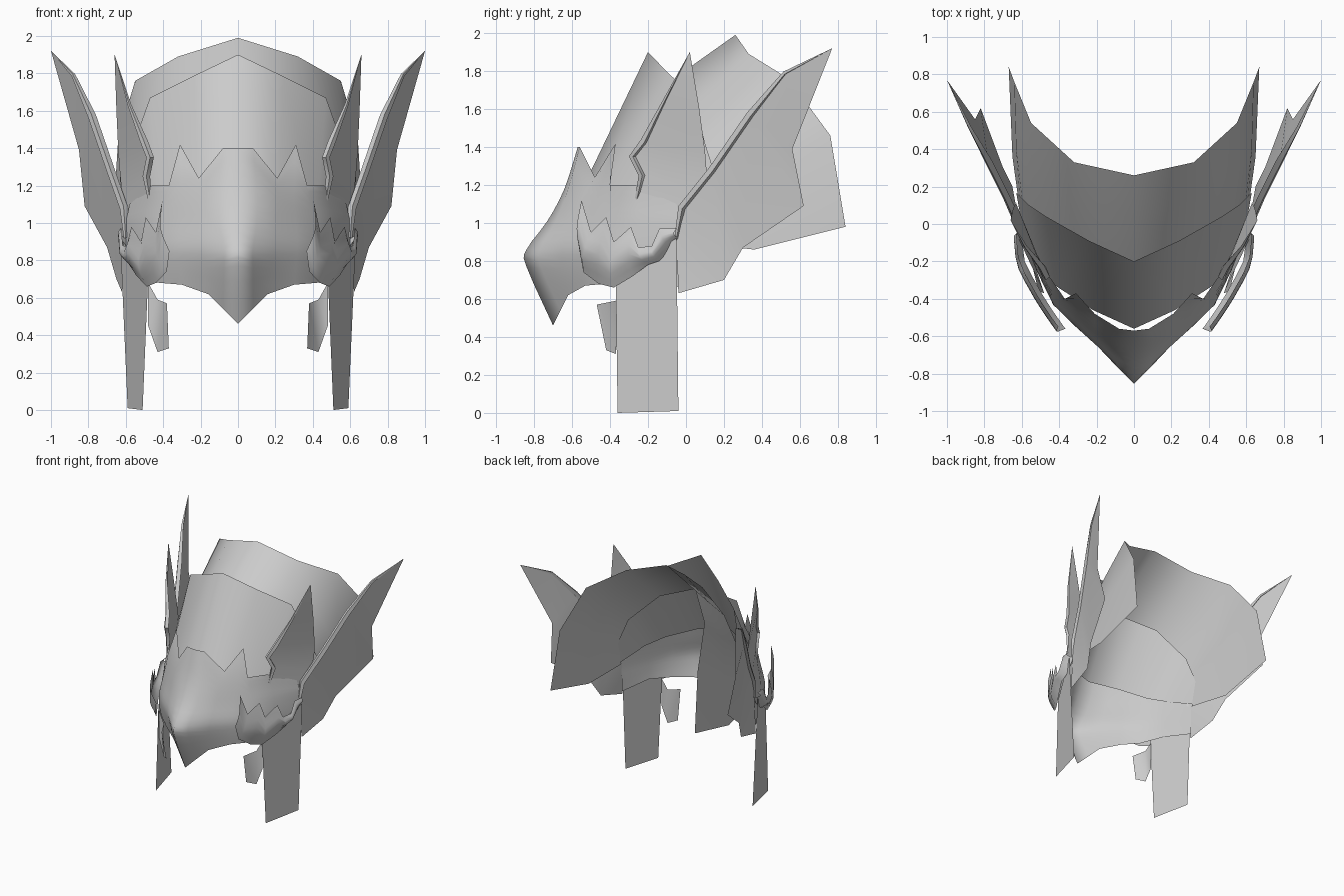
import bpy
import bmesh
from mathutils import Vector

old = bpy.data.objects.get("Cube")
if old:
    bpy.data.objects.remove(old, do_unlink=True)

# One plain grey for every part
grey = bpy.data.materials.new("plain_grey")
grey.use_nodes = True
grey.diffuse_color = (.6, .6, .6, 1)
grey.node_tree.nodes["Principled BSDF"].inputs["Base Color"].default_value = grey.diffuse_color


def finish(name, bm, smooth_angle=.9):
    """Turn a half-model bmesh into an object mirrored across x."""
    bmesh.ops.remove_doubles(bm, verts=bm.verts, dist=.0005)
    bmesh.ops.recalc_face_normals(bm, faces=bm.faces)
    mesh = bpy.data.meshes.new(name)
    bm.to_mesh(mesh)
    bm.free()
    mesh.materials.append(grey)
    part = bpy.data.objects.new(name, mesh)
    bpy.context.collection.objects.link(part)
    bpy.ops.object.select_all(action="DESELECT")
    part.select_set(True)
    bpy.context.view_layer.objects.active = part
    bpy.ops.object.shade_smooth_by_angle(angle=smooth_angle)
    mirror = part.modifiers.new("Mirror", "MIRROR")
    mirror.use_clip = True
    mirror.merge_threshold = .002
    return part


def spline(points, steps):
    """Resample control points with a Catmull-Rom curve."""
    pts = [Vector(p) for p in points]
    pts = [pts[0] * 2 - pts[1]] + pts + [pts[-1] * 2 - pts[-2]]
    out = []
    for a, b, c, d in zip(pts, pts[1:], pts[2:], pts[3:]):
        for i in range(steps):
            t = i / steps
            out.append(b + (c - a) * t / 2 + (a * 2 - b * 5 + c * 4 - d) * t * t / 2
                       + (b * 3 - a - c * 3 + d) * t ** 3 / 2)
    return out + [pts[-2]]


def add_grid(bm, columns, closed=False):
    """Skin neighbouring columns of points with quads."""
    grid = [[bm.verts.new(p) for p in col] for col in columns]
    for left, right in zip(grid, grid[1:]):
        count = len(left)
        for i in range(count if closed else count - 1):
            j = (i + 1) % count
            bm.faces.new((left[i], left[j], right[j], right[i]))


def sheet(name, columns, steps=1):
    bm = bmesh.new()
    add_grid(bm, [spline(col, steps) for col in columns])
    return finish(name, bm)


def ridge(bm, path, width):
    """Tapered diamond rib along a path, starting at the pointed tip."""
    pts = [Vector(p) for p in path]
    rings = []
    for i, p in enumerate(pts):
        along = (pts[min(i + 1, len(pts) - 1)] - pts[max(i - 1, 0)]).normalized()
        side = along.cross(Vector((0, 1, 0))).normalized()
        front = along.cross(side)
        size = width * min(1, i / 2) * (.5 if i == len(pts) - 1 else 1)
        rings.append([p + side * size, p + front * size, p - side * size, p - front * size])
    add_grid(bm, rings, closed=True)


def horn(name, lead, trail, width):
    """Thin blade between two edges, with a rib on the leading edge."""
    bm = bmesh.new()
    add_grid(bm, list(zip(lead, trail)))
    ridge(bm, lead, width)
    return finish(name, bm)


# Beaked visor: columns from the nose line to the temple, each top to bottom
sheet("beaked_visor", [
    [(0, -.57, 1.4), (0, -.64, 1.18), (0, -.73, 1.01), (0, -.84, .86), (0, -.84, .77), (0, -.7, .46)],
    [(.08, -.56, 1.4), (.1, -.62, 1.18), (.1, -.69, 1), (.08, -.77, .86), (.08, -.76, .76), (.08, -.66, .54)],
    [(.21, -.48, 1.24), (.21, -.55, 1.13), (.21, -.6, 1), (.2, -.65, .87), (.18, -.65, .76), (.16, -.62, .62)],
    [(.31, -.37, 1.42), (.3, -.46, 1.15), (.31, -.5, 1), (.32, -.54, .87), (.31, -.54, .77), (.3, -.53, .67)],
    [(.37, -.4, 1.2), (.39, -.4, 1.1), (.41, -.41, 1), (.43, -.43, .87), (.43, -.43, .77), (.42, -.42, .68)],
    [(.46, -.27, 1.2), (.49, -.25, 1.1), (.51, -.25, 1), (.52, -.25, .87), (.52, -.25, .78), (.52, -.25, .7)],
    [(.58, -.05, 1.1), (.59, -.04, 1.05), (.6, -.03, 1), (.61, -.02, .87), (.61, -.02, .78), (.61, -.02, .66)],
], steps=3)

# Front crown plate: each column runs from the top edge to the brow
sheet("front_crown", [
    [(0, -.2, 1.9), (0, -.56, 1.15)],
    [(.24, -.09, 1.785), (.22, -.46, 1.12)],
    [(.47, .04, 1.67), (.42, -.33, 1.05)],
    [(.56, .1, 1.42), (.52, -.2, 1)],
    [(.63, .17, 1.2), (.6, 0, .92)],
])

# Rear crown plate: each column runs from the rear rim forwards
sheet("rear_crown", [
    [(0, .26, 1.99), (0, .02, 1.82), (0, -.22, 1.62)],
    [(.32, .33, 1.89), (.32, .15, 1.72), (.3, -.08, 1.52)],
    [(.55, .54, 1.76), (.55, .28, 1.52), (.52, .02, 1.3)],
    [(.64, .76, 1.46), (.63, .4, 1.24), (.59, .06, 1.1)],
    [(.67, .84, .98), (.65, .36, .86), (.6, 0, .9)],
])

# Large swept horn
tip = (1, .77, 1.92)
horn("large_horns",
     [tip, (.88, .52, 1.79), (.78, .34, 1.57), (.68, .14, 1.28), (.61, -.02, 1.08), (.6, -.05, .92)],
     [tip, (.85, .56, 1.39), (.82, .62, 1.09), (.7, .3, .87), (.65, .2, .7), (.62, -.04, .63)], .022)

# Small hooked horn
tip = (.66, .02, 1.9)
horn("small_horns",
     [tip, (.58, -.12, 1.63), (.5, -.22, 1.43), (.47, -.28, 1.35), (.49, -.23, 1.25), (.47, -.26, 1.12)],
     [tip, (.65, .07, 1.6), (.64, .1, 1.38), (.63, .11, 1.25), (.62, .08, 1.15), (.6, 0, 1.05)], .02)


# Fanged cheek guard wrapped around the jaw
def jaw_x(y):
    return .64 - .4 * y * y - .3 * max(0, -y - .2)


teeth = [(-.55, 1.12), (-.5, .95), (-.42, 1.03), (-.38, .9), (-.29, .98),
         (-.25, .87), (-.18, .88), (-.14, .97), (-.05, .97)]
jaw = [(-.56, .85), (-.54, .74), (-.46, .68), (-.38, .66), (-.28, .72),
       (-.2, .78), (-.14, .8), (-.07, .87), (-.04, .92)]
columns = []
for (ty, tz), (by, bz) in zip(teeth, jaw):
    top = Vector((jaw_x(ty) - .01, ty, tz))
    low = Vector((jaw_x(by) - .04, by, bz))
    middle = top.lerp(low, .55) + Vector((.03, -.02, 0))
    columns.append([top, middle, low])
sheet("cheek_guards", columns, steps=3)

# Hanging side straps and the small tabs in front of them
sheet("side_straps", [
    [(.48, -.37, .72), (.51, -.36, 0)],
    [(.63, -.05, .92), (.59, -.04, .01)],
])
sheet("strap_tabs", [
    [(.38, -.47, .57), (.37, -.42, .33)],
    [(.43, -.37, .59), (.43, -.37, .31)],
    [(.48, -.36, .68), (.48, -.36, .45)],
])
